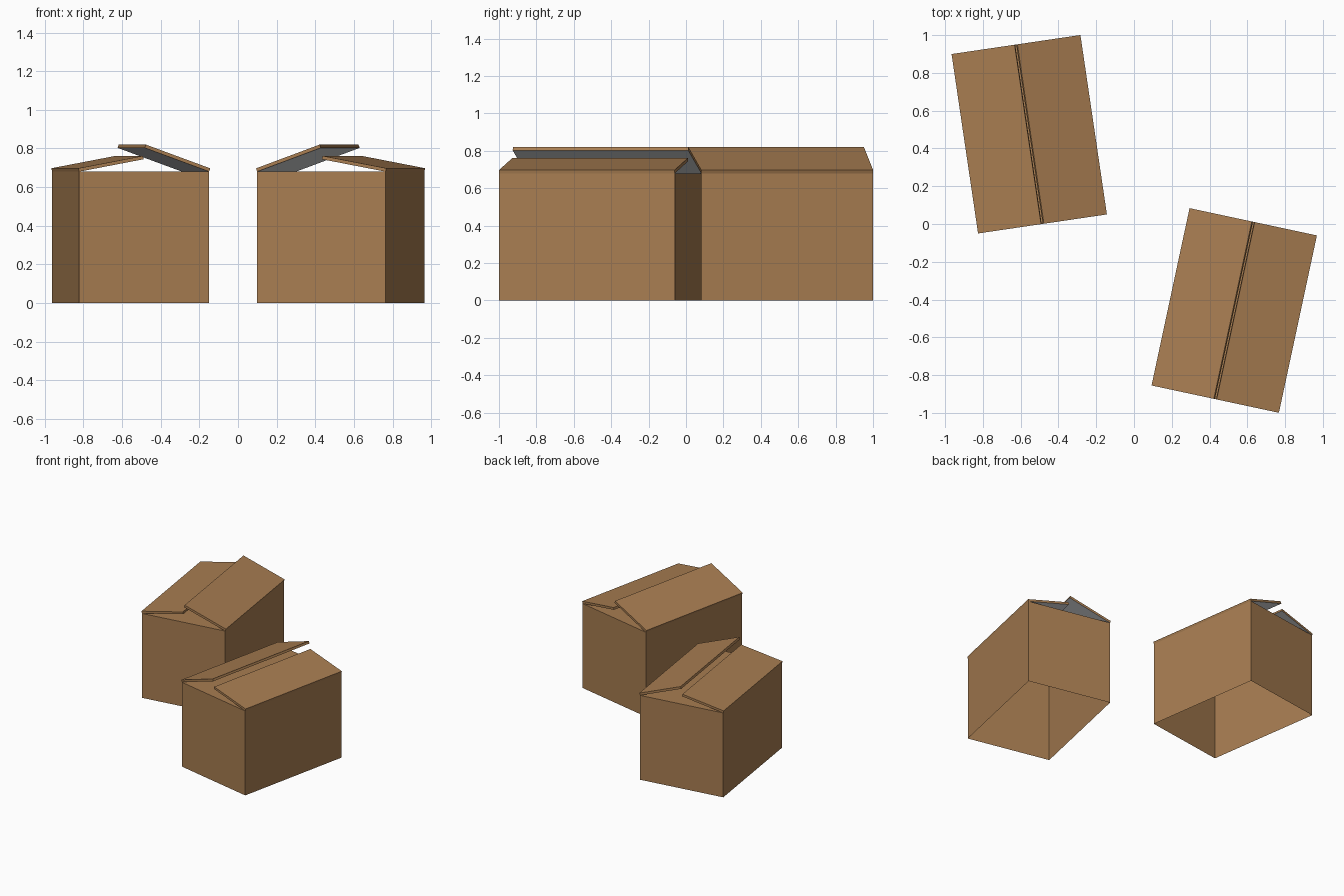
import bpy
import bmesh
from math import radians
from mathutils import Matrix, Vector

cube = bpy.data.objects.get("Cube")
if cube:
    bpy.data.objects.remove(cube, do_unlink=True)

WIDTH, LENGTH, BODY_TOP = 0.68, 0.96, 0.68
FLAP_THICK, HALF_GAP = 0.018, 0.003


def make_material(name, color):
    mat = bpy.data.materials.new(name)
    mat.use_nodes = True
    mat.diffuse_color = color
    mat.node_tree.nodes["Principled BSDF"].inputs["Base Color"].default_value = color
    return mat


cardboard = make_material("cardboard brown", (0.39, 0.205, 0.083, 1))
lining = make_material("flap lining light grey", (0.72, 0.73, 0.74, 1))


def finish(name, bm, place):
    mesh = bpy.data.meshes.new(name)
    bm.to_mesh(mesh)
    bm.free()
    mesh.materials.append(cardboard)
    mesh.materials.append(lining)
    obj = bpy.data.objects.new(name, mesh)
    obj.matrix_world = place
    bpy.context.collection.objects.link(obj)


def make_body(name, place):
    # Closed on top, open underneath
    bm = bmesh.new()
    bmesh.ops.create_cube(bm, size=1, matrix=Matrix.Translation((0, 0, BODY_TOP / 2))
                          @ Matrix.Diagonal((WIDTH, LENGTH, BODY_TOP, 1)))
    bm.normal_update()
    floor = [f for f in bm.faces if f.normal.z < -0.5]
    bmesh.ops.delete(bm, geom=floor, context='FACES_ONLY')
    finish(name, bm, place)


def make_flap(name, place, side, tip_height):
    # Square-edged board hinged on one long edge, sloping up to the middle
    hinge = Vector((side * WIDTH / 2, -LENGTH / 2, BODY_TOP))
    tip = Vector((side * HALF_GAP, -LENGTH / 2, tip_height))
    slope = (tip - hinge).normalized()
    offset = Vector((side * slope.z, 0, abs(slope.x))) * FLAP_THICK
    bm = bmesh.new()
    end = bm.faces.new([bm.verts.new(p) for p in (hinge, tip, tip + offset, hinge + offset)])
    result = bmesh.ops.extrude_face_region(bm, geom=[end], use_keep_orig=True)
    moved = [v for v in result["geom"] if isinstance(v, bmesh.types.BMVert)]
    bmesh.ops.translate(bm, verts=moved, vec=(0, LENGTH, 0))
    bmesh.ops.recalc_face_normals(bm, faces=bm.faces)
    bm.normal_update()
    for face in bm.faces:
        face.material_index = int(face.normal.z < -0.5)
    finish(name, bm, place)


# Two matching boxes; the raised flap is on the side nearer the other box
for label, x, y, turn, raised in (("rear", -0.556, 0.475, 8.4, 1),
                                  ("front", 0.532, -0.458, -12.1, -1)):
    place = Matrix.Translation((x, y, 0)) @ Matrix.Rotation(radians(turn), 4, 'Z')
    make_body(label + "_box_body", place)
    make_flap(label + "_box_raised_flap", place, raised, 0.803)
    make_flap(label + "_box_low_flap", place, -raised, 0.744)
